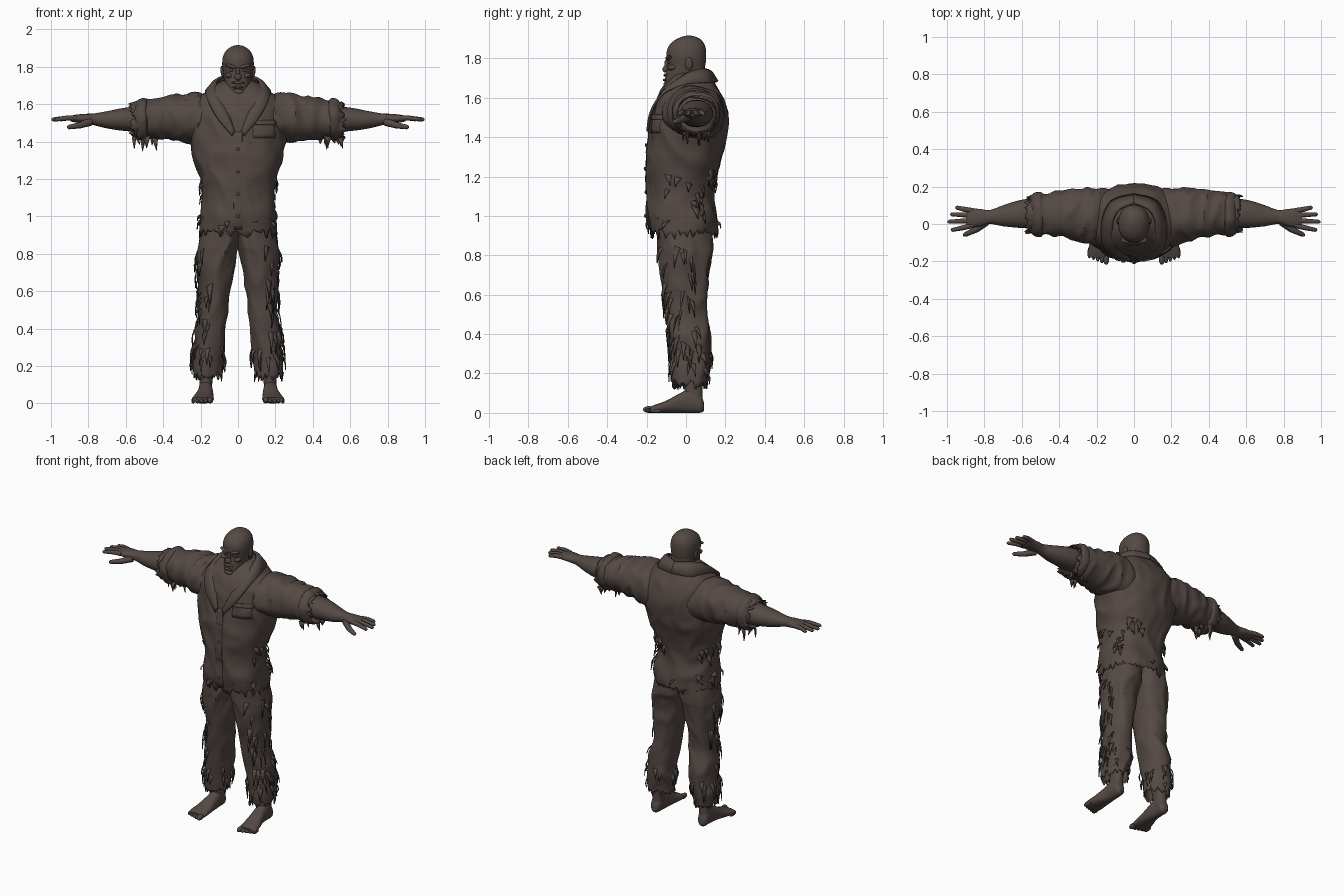
import bpy, bmesh, math, random
from mathutils import Vector, noise
from mathutils.bvhtree import BVHTree

if "Cube" in bpy.data.objects:
    bpy.data.objects.remove(bpy.data.objects["Cube"])

random.seed(4)
brown = bpy.data.materials.new("dark clay brown")
brown.diffuse_color = (0.088, 0.066, 0.058, 1)
brown.use_nodes = True
brown.node_tree.nodes["Principled BSDF"].inputs["Base Color"].default_value = brown.diffuse_color


def finish(name, bm, thick=0, angle=40):
    bmesh.ops.recalc_face_normals(bm, faces=bm.faces[:])
    me = bpy.data.meshes.new(name)
    bm.to_mesh(me)
    tree = BVHTree.FromBMesh(bm)
    bm.free()
    ob = bpy.data.objects.new(name, me)
    bpy.context.collection.objects.link(ob)
    me.materials.append(brown)
    if thick:
        m = ob.modifiers.new("thickness", 'SOLIDIFY')
        m.thickness = thick
    bpy.ops.object.select_all(action='DESELECT')
    ob.select_set(True)
    bpy.context.view_layer.objects.active = ob
    bpy.ops.object.shade_smooth_by_angle(angle=math.radians(angle))
    return tree


def bridge(bm, rings, caps=(True, True)):
    n = len(rings[0])
    for a, b in zip(rings, rings[1:]):
        for j in range(n):
            bm.faces.new((a[j], a[(j + 1) % n], b[(j + 1) % n], b[j]))
    for ring, cap in zip((rings[0], rings[-1]), caps):
        if cap:
            bm.faces.new(ring)


def smooth(rows, u):
    # Catmull-Rom through the section table
    i = min(int(u), len(rows) - 2)
    f = u - i
    p0, p1, p2, p3 = (rows[min(max(k, 0), len(rows) - 1)] for k in (i - 1, i, i + 1, i + 2))
    return [b + 0.5 * f * (c - a + f * (2 * a - 5 * b + 4 * c - d + f * (3 * (b - c) + d - a)))
            for a, b, c, d in zip(p0, p1, p2, p3)]


def loft(name, axis, rows, side=1, n=40, sub=4, power=2.3, folds=0, rag=0, caps=(True, True),
         thick=0, stretch=(1, 1, 1)):
    # rows: position on axis, then min/max of the two cross axes
    bm = bmesh.new()
    rings = []
    teeth = [random.choice((-0.5, 0.1, 0.5, 1.0)) * random.uniform(0.5, 1) for _ in range(n)]
    steps = (len(rows) - 1) * sub
    for k in range(steps + 1):
        t, a0, a1, b0, b1 = smooth(rows, k / sub)
        ring = []
        for j in range(n):
            c, s = math.cos(2 * math.pi * j / n), math.sin(2 * math.pi * j / n)
            c, s = (math.copysign(abs(v) ** (2 / power), v) for v in (c, s))
            a, b = (a0 + a1) / 2 + c * (a1 - a0) / 2, (b0 + b1) / 2 + s * (b1 - b0) / 2
            tt = t
            if k == steps and rag:
                tt += rag * teeth[j]
            p = Vector({'z': (a, b, tt), 'x': (tt, a, b), 'y': (a, tt, b)}[axis])
            if folds:
                q = Vector((p.x * stretch[0] * side, p.y * stretch[1], p.z * stretch[2]))
                d = folds * (1 - 4.5 * abs(noise.noise(q * 9 + Vector((side, 0, p.x * 4)))))
                o = {'z': (c, s, 0), 'x': (0, c, s), 'y': (c, 0, s)}[axis]
                p += Vector(o) * max(d, -folds)
            p.x *= side
            ring.append(bm.verts.new(p))
        rings.append(ring)
    bridge(bm, rings, caps)
    return finish(name, bm, thick)


def tube(name, pts, radii, n=12, flat=1.0):
    # tapered limb through points, with rounded tip
    bm = bmesh.new()
    pts = [Vector(p) for p in pts]
    d = (pts[-1] - pts[0]).normalized()
    pts.append(pts[-1] + d * radii[-1] * 0.7)
    radii = list(radii) + [radii[-1] * 0.45]
    u = d.cross(Vector((0, 0, 1))).normalized()
    v = u.cross(d)
    bridge(bm, [[bm.verts.new(p + r * (u * math.cos(2 * math.pi * j / n) + flat * v * math.sin(2 * math.pi * j / n)))
                 for j in range(n)] for p, r in zip(pts, radii)])
    finish(name, bm, angle=70)


def blob(name, loc, scale, tilt=0):
    bm = bmesh.new()
    bmesh.ops.create_uvsphere(bm, u_segments=20, v_segments=12, radius=1)
    for v in bm.verts:
        x, y, z = v.co.x * scale[0], v.co.y * scale[1], v.co.z * scale[2]
        v.co = Vector(loc) + Vector((x * math.cos(tilt) - z * math.sin(tilt), y, x * math.sin(tilt) + z * math.cos(tilt)))
    finish(name, bm, angle=80)


def patch(name, tree, x0, x1, z0, z1, lift):
    # cloth panel projected on the front of a part
    bm = bmesh.new()
    nx, nz = 8, max(4, int((z1 - z0) / 0.02))
    grid = []
    for k in range(nz + 1):
        row = []
        for i in range(nx + 1):
            x, z = x0 + (x1 - x0) * i / nx, z0 + (z1 - z0) * k / nz
            h = tree.ray_cast(Vector((x, -1, z)), Vector((0, 1, 0)))[0]
            row.append(bm.verts.new((x, (h.y if h else -0.15) - lift, z)))
        grid.append(row)
    for a, b in zip(grid, grid[1:]):
        for i in range(nx):
            bm.faces.new((a[i], a[i + 1], b[i + 1], b[i]))
    finish(name, bm, 0.009)


def strip(bm, left, right, tip, out):
    # one torn strip: wide root, bent middle, pointed end
    ml, mr = left.lerp(tip, 0.55) + out, right.lerp(tip, 0.35) + out
    vs = [bm.verts.new(p) for p in (left, right, mr, tip, ml)]
    bm.faces.new((vs[0], vs[1], vs[2], vs[4]))
    bm.faces.new((vs[4], vs[2], vs[3]))


def tatters(name, tree, cx, cy, count, zs, angles, size=1.0):
    bm = bmesh.new()
    for _ in range(count):
        z, a = random.uniform(*zs), math.radians(random.uniform(*angles))
        w, ln = random.uniform(0.07, 0.17) * size, random.uniform(0.05, 0.11) * size
        pts = []
        for da, dz, off in ((-w, random.uniform(-.02, .02), 0.001), (w, 0, 0.001), (random.uniform(-w, w), -ln, 0.017)):
            o = Vector((math.cos(a + da), math.sin(a + da), 0))
            h = tree.ray_cast(Vector((cx, cy, z + dz)) + o, -o)[0]
            if h:
                pts.append(h + o * off)
        if len(pts) == 3:
            strip(bm, *pts, Vector((math.cos(a), math.sin(a), 0)) * 0.009)
    finish(name, bm, 0.005)


# jacket body, with ragged hem
jacket = loft("jacket_body", 'z', [
    (1.725, -.08, .08, -.05, .115), (1.70, -.13, .13, -.08, .135), (1.64, -.21, .21, -.125, .168),
    (1.58, -.25, .25, -.15, .195), (1.5, -.262, .262, -.175, .213), (1.4, -.255, .255, -.19, .205),
    (1.3, -.235, .235, -.197, .18), (1.2, -.203, .203, -.198, .155), (1.1, -.19, .19, -.198, .14),
    (1.0, -.205, .205, -.197, .155), (.92, -.205, .205, -.183, .16)],
    n=88, sub=6, folds=0.006, rag=-0.04, caps=(True, False), thick=0.006, stretch=(1, .8, .7))
patch("button_placket", jacket, -.022, .022, .93, 1.45, .004)
patch("chest_pocket", jacket, .08, .20, 1.42, 1.50, .005)
patch("chest_pocket_flap", jacket, .075, .205, 1.49, 1.515, .010)
for i in range(4):
    z = 1.36 - i * 0.12
    blob("button", (0, jacket.ray_cast(Vector((0, -1, z)), Vector((0, 1, 0)))[0].y - .008, z), (.009, .006, .009))
tatters("jacket_side_rags_right", jacket, 0, 0, 12, (.95, 1.22), (150, 215), .7)
tatters("jacket_side_rags_left", jacket, 0, 0, 12, (.95, 1.22), (-35, 30), .7)
tatters("jacket_hem_rags", jacket, 0, 0, 16, (.94, .98), (0, 360), .7)
tatters("jacket_back_tears", jacket, 0, 0, 5, (1.15, 1.24), (30, 75), .8)

# collar and lapels
inner = [(0, .115, 1.745), (.085, .075, 1.75), (.115, 0, 1.725), (.095, -.085, 1.655), (.055, -.150, 1.57), (.015, -.190, 1.45)]
outer = [(0, .165, 1.685), (.125, .125, 1.68), (.175, .01, 1.675), (.165, -.115, 1.63), (.115, -.182, 1.535), (.03, -.202, 1.43)]
for s, side in ((1, "left"), (-1, "right")):
    bm = bmesh.new()
    rows = []
    for k in range(26):
        a, b = Vector(smooth(inner, k / 5)), Vector(smooth(outer, k / 5))
        c = a.lerp(b, .4) + Vector((0, 0, .012))
        rows.append([bm.verts.new((p.x * s, p.y, p.z)) for p in (a, c, b)])
    for a, b in zip(rows, rows[1:]):
        for i in (0, 1):
            bm.faces.new((a[i], a[i + 1], b[i + 1], b[i]))
    finish("collar_" + side, bm, 0.012)

# neck and head
loft("neck", 'z', [(1.55, -.09, .09, -.10, .11), (1.65, -.078, .078, -.055, .10), (1.76, -.07, .07, -.05, .095)])
loft("head", 'z', [
    (1.652, -.025, .025, -.095, -.03), (1.668, -.046, .046, -.106, .0), (1.70, -.064, .064, -.106, .06),
    (1.735, -.074, .074, -.098, .088), (1.765, -.079, .079, -.093, .098), (1.80, -.084, .084, -.098, .102),
    (1.84, -.083, .083, -.097, .102), (1.87, -.074, .074, -.082, .094), (1.895, -.054, .054, -.053, .076),
    (1.91, -.029, .029, -.02, .048), (1.916, -.004, .004, .008, .02)], power=2.15)
blob("nose", (0, -.103, 1.745), (.019, .016, .018))
blob("nose_bridge", (0, -.098, 1.77), (.010, .012, .028))
blob("upper_lip", (0, -.102, 1.715), (.034, .013, .008))
blob("lower_lip", (0, -.106, 1.69), (.030, .012, .007))
blob("chin", (0, -.097, 1.665), (.032, .018, .018))
for s in (1, -1):
    blob("brow", (.035 * s, -.086, 1.802), (.036, .018, .010), .25 * s)
    blob("eye", (.034 * s, -.084, 1.782), (.014, .010, .008))
    blob("cheekbone", (.048 * s, -.068, 1.752), (.022, .026, .014), .3 * s)
    blob("ear", (.083 * s, .015, 1.772), (.010, .020, .033), -.15 * s)

for s, side in ((1, "left"), (-1, "right")):
    # sleeve, torn cuff and hanging strips
    loft("sleeve_" + side, 'x', [
        (.10, -.10, .17, 1.38, 1.61), (.20, -.115, .195, 1.375, 1.655), (.28, -.095, .19, 1.395, 1.658),
        (.36, -.075, .183, 1.41, 1.645), (.45, -.062, .17, 1.415, 1.63), (.51, -.055, .163, 1.42, 1.622),
        (.56, -.048, .153, 1.425, 1.605)], s, n=56, sub=6, power=2.1, folds=.007, rag=.025,
        caps=(True, False), thick=.006, stretch=(1.3, .6, .6))
    loft("rolled_cuff_" + side, 'x', [
        (.485, -.05, .155, 1.425, 1.62), (.50, -.067, .170, 1.408, 1.634), (.53, -.062, .166, 1.408, 1.628),
        (.55, -.045, .15, 1.425, 1.605)], s, n=48, power=2.1, folds=.004, rag=.02, caps=(False, False), thick=.006)
    bm = bmesh.new()
    for _ in range(11):
        x, y = random.uniform(.44, .56), random.uniform(-.02, .12)
        w = random.uniform(.010, .022)
        strip(bm, Vector(((x - w) * s, y, 1.43)), Vector(((x + w) * s, y + .01, 1.425)),
              Vector(((x + random.uniform(-.02, .02)) * s, y, random.uniform(1.345, 1.40))), Vector((0, -.006, 0)))
    finish("sleeve_rags_" + side, bm, .006)

    # forearm, palm and fingers
    loft("forearm_" + side, 'x', [
        (.44, -.03, .135, 1.45, 1.59), (.54, -.025, .137, 1.452, 1.587), (.62, -.02, .125, 1.458, 1.578),
        (.70, -.012, .10, 1.47, 1.562), (.77, .0, .075, 1.487, 1.55), (.82, -.012, .08, 1.495, 1.548),
        (.87, -.018, .084, 1.502, 1.543), (.895, -.012, .08, 1.508, 1.536)], s, n=28, power=2.1)
    for f, (y0, y1, x1) in enumerate(((.070, .088, .948), (.046, .052, .975), (.020, .012, .989), (-.006, -.032, .972))):
        tube(f"finger_{f + 1}_{side}", [(.86 * s, y0, 1.524), (.91 * s, y0 * .5 + y1 * .5, 1.526), (x1 * s, y1, 1.518)],
             (.015, .0135, .0105))
    tube("thumb_" + side, [(.79 * s, .012, 1.505), (.845 * s, -.03, 1.487), (.905 * s, -.058, 1.477)], (.022, .017, .012))

    # trouser leg with ragged bottom and side
    leg = loft("trouser_leg_" + side, 'z', [
        (1.0, -.01, .185, -.14, .13), (.85, -.004, .212, -.145, .135), (.8, .006, .218, -.14, .13),
        (.7, .026, .213, -.128, .115), (.6, .043, .208, -.11, .108), (.5, .055, .212, -.098, .104),
        (.4, .064, .228, -.083, .122), (.3, .074, .236, -.073, .124), (.2, .082, .243, -.07, .113),
        (.155, .086, .243, -.066, .108)], s, n=56, sub=6, power=2.2, folds=.006, rag=-.04,
        caps=(True, False), thick=.006, stretch=(1, 1, .6))
    span = (-85, 35) if s > 0 else (145, 265)
    tatters("leg_side_rags_" + side, leg, .14 * s, 0, 34, (.22, .86), span, 1.1)
    tatters("leg_hem_rags_" + side, leg, .16 * s, .02, 22, (.19, .32), (0, 360), 1.0)

    # shin, foot and toes
    loft("shin_" + side, 'z', [(.32, .115, .215, -.03, .10), (.2, .125, .21, -.02, .09), (.12, .137, .206, -.008, .083),
                               (.05, .138, .208, -.01, .085)], s, n=24)
    loft("foot_" + side, 'y', [
        (.092, .16, .19, .012, .05), (.075, .143, .206, .001, .09), (.03, .137, .21, 0, .125), (-.03, .133, .216, 0, .10),
        (-.10, .130, .236, 0, .062), (-.155, .130, .248, 0, .042), (-.18, .138, .245, .002, .032)], s, n=28)
    for t in range(5):
        r = (.018, .0135, .013, .012, .011)[t]
        blob(f"toe_{t + 1}_{side}", ((.149 + .0225 * t) * s, -.188 + .0085 * t, r * .95), (r * .9, .030, r * .95))
